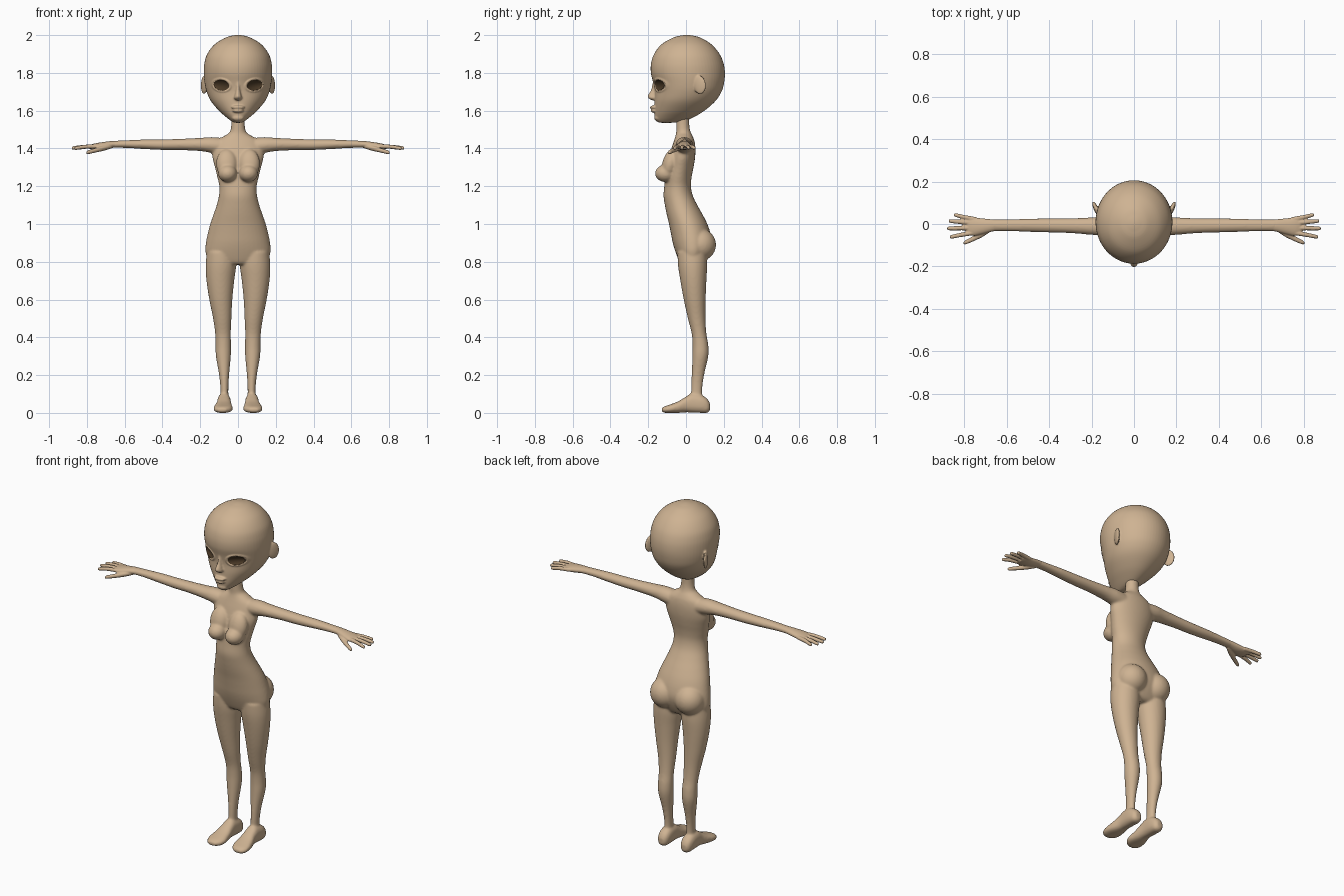
import bpy, bmesh, math
from mathutils import Matrix, Vector


def material(name, rgb):
    m = bpy.data.materials.new(name)
    m.diffuse_color = (*rgb, 1)
    return m


SKIN = material("tan_skin", (0.62, 0.45, 0.29))
DARK = material("dark_brown_eye", (0.07, 0.042, 0.02))


def catmull(a, b, c, d, t):
    return [0.5 * (2 * q + (r - p) * t + (2 * p - 5 * q + 4 * r - s) * t * t
                   + (3 * q - p - 3 * r + s) * t ** 3) for p, q, r, s in zip(a, b, c, d)]


def loft(bm, rings, axis="z", sides=(1,), steps=5, n=40, power=2.0):
    """Closed loft; ring = (t, u0, u1, v0, v1), bounds in the two other axes."""
    k = [rings[0]] + list(rings) + [rings[-1]]
    path = [catmull(*k[i:i + 4], j / steps) for i in range(len(rings) - 1) for j in range(steps)]
    path.append(rings[-1])
    for s in sides:
        loops = []
        for t, u0, u1, v0, v1 in path:
            loop = []
            for i in range(n):
                a = 2 * math.pi * i / n
                cu, sv = math.cos(a), math.sin(a)
                u = (u0 + u1) / 2 + (u1 - u0) / 2 * math.copysign(abs(cu) ** (2 / power), cu)
                v = (v0 + v1) / 2 + (v1 - v0) / 2 * math.copysign(abs(sv) ** (2 / power), sv)
                x, y, z = {"z": (u, v, t), "y": (u, t, v), "x": (t, u, v)}[axis]
                loop.append(bm.verts.new((s * x, y, z)))
            loops.append(loop)
        for p, q in zip(loops, loops[1:]):
            for i in range(n):
                bm.faces.new((p[i], p[(i + 1) % n], q[(i + 1) % n], q[i]))
        bm.faces.new(loops[0])
        bm.faces.new(loops[-1])


def ball(bm, center, radii, sides=(1,), rot=(0, 0, 0)):
    for s in sides:
        m = (Matrix.Translation((s * center[0], center[1], center[2]))
             @ Matrix.Rotation(s * rot[2], 4, "Z") @ Matrix.Rotation(rot[0], 4, "X")
             @ Matrix.Diagonal((*radii, 1)))
        bmesh.ops.create_uvsphere(bm, u_segments=32, v_segments=20, radius=1, matrix=m)


def disc(t, uc, vc, ru, rv):
    return (t, uc - ru, uc + ru, vc - rv, vc + rv)


def fuse(name, bm, voxel, smooth):
    """Merge overlapping closed parts into one smooth skin."""
    bmesh.ops.recalc_face_normals(bm, faces=bm.faces)
    raw = bpy.data.meshes.new(name + "_raw")
    bm.to_mesh(raw)
    bm.free()
    ob = bpy.data.objects.new(name, raw)
    bpy.context.collection.objects.link(ob)
    r = ob.modifiers.new("fuse", "REMESH")
    r.mode, r.voxel_size = "VOXEL", voxel
    sm = ob.modifiers.new("soften", "SMOOTH")
    sm.factor, sm.iterations = 0.5, smooth
    dg = bpy.context.evaluated_depsgraph_get()
    me = bpy.data.meshes.new_from_object(ob.evaluated_get(dg))
    ob.modifiers.clear()
    ob.data = me
    bpy.data.meshes.remove(raw)
    me.name = name
    me.materials.clear()
    me.materials.append(SKIN)
    me.polygons.foreach_set("use_smooth", [True] * len(me.polygons))
    return ob


BOTH = (1, -1)

# body: torso and neck
bm = bmesh.new()
torso = [(.785, .09, -.02, .08), (.80, .15, -.035, .10), (.85, .172, -.055, .125),
         (.90, .17, -.07, .137), (.95, .16, -.08, .13), (1.0, .147, -.09, .113),
         (1.05, .13, -.102, .088), (1.1, .113, -.112, .06), (1.15, .101, -.119, .036),
         (1.2, .099, -.115, .026), (1.25, .11, -.11, .03), (1.3, .122, -.10, .04),
         (1.35, .135, -.09, .048), (1.4, .135, -.077, .05), (1.44, .115, -.064, .045),
         (1.465, .075, -.056, .035), (1.485, .045, -.052, .025), (1.52, .036, -.052, .018),
         (1.58, .035, -.052, .018)]
loft(bm, [(z, -w, w, f, b) for z, w, f, b in torso])

# body: bust and buttocks
ball(bm, (.055, -.108, 1.268), (.05, .056, .046), BOTH)
ball(bm, (.06, -.083, 1.32), (.056, .042, .078), BOTH, (-.25, 0, 0))
ball(bm, (.08, .075, .89), (.083, .084, .085), BOTH)

# body: legs
loft(bm, [(.05, .05, .095, .025, .09), (.12, .051, .093, .027, .086),
          (.2, .047, .1, .03, .096), (.3, .038, .117, .034, .118),
          (.36, .037, .119, .035, .118), (.42, .038, .121, .03, .108),
          (.5, .035, .132, .01, .103), (.6, .03, .152, -.012, .104),
          (.7, .02, .167, -.03, .108), (.78, .010, .171, -.042, .112),
          (.85, .012, .165, -.045, .11)], sides=BOTH)

# body: feet
loft(bm, [(.127, .058, .09, .014, .05), (.112, .044, .104, 0, .075), (.08, .038, .11, 0, .095),
          (.03, .038, .11, .002, .102), (0, .036, .112, .003, .086), (-.04, .031, .123, 0, .062),
          (-.08, .028, .13, 0, .046), (-.11, .04, .124, 0, .036), (-.129, .064, .105, .006, .026)],
     "y", BOTH, power=2.4)

# body: arms
loft(bm, [disc(.08, -.008, 1.41, .045, .045), disc(.14, -.009, 1.418, .046, .042),
          disc(.2, -.01, 1.421, .041, .035), disc(.3, -.008, 1.421, .035, .030),
          disc(.4, -.007, 1.42, .033, .028), disc(.5, -.006, 1.422, .031, .025),
          disc(.6, -.006, 1.423, .028, .020), disc(.68, -.006, 1.421, .028, .018)], "x", BOTH)
fuse("body", bm, .006, 9)

# hands: palm, fingers, thumb
bm = bmesh.new()
loft(bm, [disc(.63, -.006, 1.422, .024, .016), disc(.67, -.007, 1.421, .029, .018),
          disc(.72, -.011, 1.414, .038, .019), disc(.76, -.012, 1.41, .044, .016),
          disc(.785, -.010, 1.408, .038, .011)], "x", BOTH)
fingers = [(.022, .042, .848, 1.402), (.004, .014, .872, 1.402),
           (-.018, -.021, .880, 1.402), (-.04, -.06, .867, 1.400)]
for y0, y1, x1, z1 in fingers:
    ym, xm = (y0 + y1) / 2, (.75 + x1) / 2
    loft(bm, [disc(.745, y0, 1.411, .011, .011), disc(xm, ym, 1.409, .0105, .0105),
              disc(x1 - .008, y1, z1 + .001, .009, .009), disc(x1, y1, z1, .005, .005)],
         "x", BOTH, n=16)
loft(bm, [disc(.67, -.018, 1.412, .014, .012), disc(.71, -.042, 1.402, .017, .014),
          disc(.755, -.068, 1.39, .013, .012), disc(.793, -.086, 1.38, .010, .010),
          disc(.803, -.089, 1.377, .005, .005)], "x", BOTH, n=20)
fuse("hands", bm, .0035, 3)

# head: skull and jaw
bm = bmesh.new()
skull = [(1.536, .02, -.14, -.07), (1.545, .036, -.157, -.01), (1.565, .062, -.165, .04),
         (1.6, .101, -.167, .098), (1.65, .143, -.167, .155), (1.7, .166, -.167, .188),
         (1.75, .177, -.175, .202), (1.8, .181, -.186, .206), (1.85, .178, -.185, .199),
         (1.9, .163, -.169, .178), (1.95, .125, -.131, .136), (1.985, .07, -.072, .08),
         (1.997, .032, -.03, .038), (2.001, .006, -.004, .01)]
loft(bm, [(z, -w, w, f, b) for z, w, f, b in skull], n=64)

# head: nose, lips, chin, ears
nose = [(1.655, .012, -.183), (1.667, .022, -.200), (1.68, .018, -.203),
        (1.71, .012, -.186), (1.755, .010, -.176)]
loft(bm, [(z, -w, w, f, -.14) for z, w, f in nose], n=24)
ball(bm, (0, -.168, 1.618), (.036, .023, .010))
ball(bm, (0, -.166, 1.600), (.030, .022, .011))
ball(bm, (0, -.148, 1.562), (.032, .020, .018))
ball(bm, (.179, .072, 1.737), (.011, .036, .05), BOTH, (.15, 0, -.4))
head = fuse("head", bm, .0045, 4)

# head: hollow eyes with raised lids
me = head.data
TILT = math.radians(10)
RX, RZ = .041, .028


def eye_coords(co):
    dx, dz = abs(co.x) - .088, co.z - 1.735
    u = dx * math.cos(TILT) + dz * math.sin(TILT)
    v = dz * math.cos(TILT) - dx * math.sin(TILT)
    return u, v, math.hypot(u / RX, v / RZ)


for vert in me.vertices:
    co = vert.co
    if co.y > -.03:
        continue
    u, v, r = eye_coords(co)
    if r > 4:
        continue
    if .88 < r < 1.12:
        u, v, r = u / r, v / r, 1.0
        side = math.copysign(1, co.x)
        co.x = side * (.088 + u * math.cos(TILT) - v * math.sin(TILT))
        co.z = 1.735 + u * math.sin(TILT) + v * math.cos(TILT)
    co.y += .005 * math.exp(-(r / 1.7) ** 2) - .006 * math.exp(-((r - 1.15) / .17) ** 2)
    if r < 1:
        co.y += .014 * (1 - r * r)
me.materials.append(DARK)
for p in me.polygons:
    if p.center.y < -.03 and eye_coords(p.center)[2] < .995:
        p.material_index = 1
me.update()
